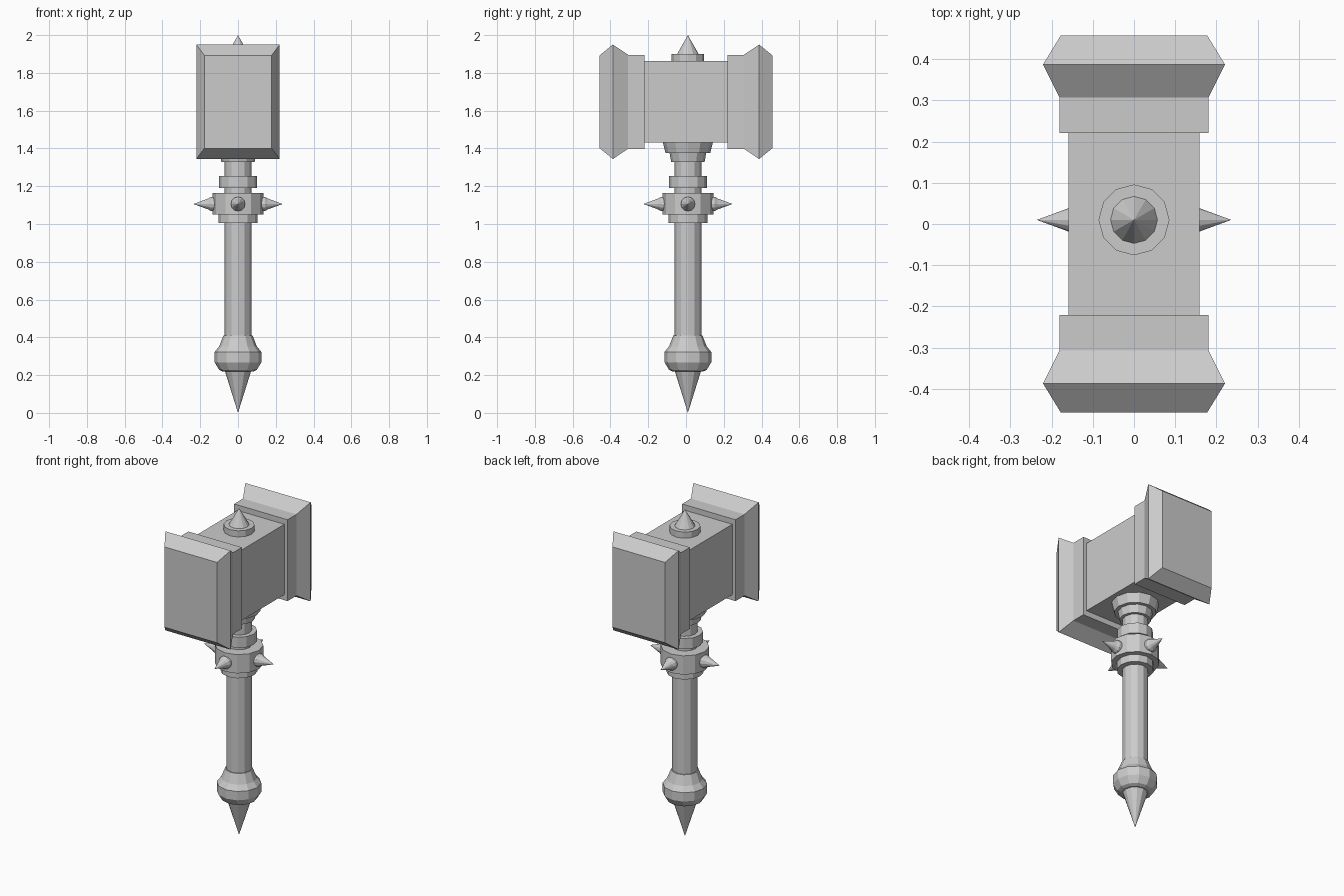
import bpy, bmesh
from math import cos, sin, pi, radians
from mathutils import Matrix, Vector

if "Cube" in bpy.data.objects:
    bpy.data.objects.remove(bpy.data.objects["Cube"])

AXIS = Vector((0, 0.01, 0))   # handle axis
HEAD_Z = 1.647                # head centre height


def make(name, bm):
    bmesh.ops.recalc_face_normals(bm, faces=bm.faces)
    me = bpy.data.meshes.new(name)
    bm.to_mesh(me)
    bm.free()
    ob = bpy.data.objects.new(name, me)
    bpy.context.collection.objects.link(ob)
    return ob


def loft(name, rings, matrix=Matrix()):
    """Join closed rings of points into a capped solid; a one-point ring is a tip."""
    bm = bmesh.new()
    loops = [[bm.verts.new(matrix @ Vector(p)) for p in ring] for ring in rings]
    for a, b in zip(loops, loops[1:]):
        n = max(len(a), len(b))
        for i in range(n):
            j = (i + 1) % n
            if len(b) == 1:
                bm.faces.new((a[i], a[j], b[0]))
            elif len(a) == 1:
                bm.faces.new((a[0], b[j], b[i]))
            else:
                bm.faces.new((a[i], a[j], b[j], b[i]))
    for end in (loops[0], loops[-1]):
        if len(end) > 2:
            bm.faces.new(end)
    return make(name, bm)


def turned(name, profile, matrix=None, sides=12):
    """Lathe (radius, height) pairs around z."""
    rings = []
    for r, z in profile:
        if r == 0:
            rings.append([(0, 0, z)])
        else:
            rings.append([(r * cos(2 * pi * i / sides), r * sin(2 * pi * i / sides), z)
                          for i in range(sides)])
    return loft(name, rings, matrix or Matrix.Translation(AXIS))


def boxed(name, sections):
    """Rectangular (y, half_x, half_z) sections along y."""
    return loft(name, [[(-x, y, HEAD_Z - z), (x, y, HEAD_Z - z),
                        (x, y, HEAD_Z + z), (-x, y, HEAD_Z + z)] for y, x, z in sections])


# Hammer head: central block and two flared ends
boxed("head_block", [(-0.23, 0.159, 0.2155), (0.23, 0.159, 0.2155)])
for s, side in ((-1, "front"), (1, "back")):
    boxed("head_end_" + side, [(s * 0.221, 0.181, 0.249), (s * 0.307, 0.181, 0.249),
                               (s * 0.387, 0.221, 0.303), (s * 0.457, 0.178, 0.246)])

# Stud and spike on top of the head
turned("top_stud", [(0.086, 1.85), (0.086, 1.90)])
turned("top_spike", [(0.057, 1.90), (0, 2.0)])

# Handle, collars and spiked band
turned("shaft", [(0.071, 0.38), (0.071, 1.40)])
turned("head_socket_lower", [(0.088, 1.327), (0.098, 1.38)])
turned("head_socket_upper", [(0.118, 1.375), (0.133, 1.434)])
turned("upper_ring", [(0.1, 1.19), (0.1, 1.255)])
turned("spiked_band", [(0.135, 1.05), (0.135, 1.165)])
turned("lower_ring", [(0.103, 1.005), (0.103, 1.05)])

# Four spikes around the band
for i in range(4):
    m = (Matrix.Translation(AXIS + Vector((0, 0, 1.106)))
         @ Matrix.Rotation(radians(90 * i), 4, 'Z') @ Matrix.Rotation(radians(90), 4, 'Y'))
    turned(f"band_spike_{i + 1}", [(0.038, 0.11), (0.038, 0.142), (0.029, 0.157), (0, 0.236)], m)

# Pommel and bottom spike
turned("pommel", [(0.083, 0.22), (0.1, 0.228), (0.124, 0.268), (0.124, 0.322),
                  (0.1, 0.352), (0.077, 0.41)])
turned("bottom_spike", [(0, 0), (0.069, 0.22)])
